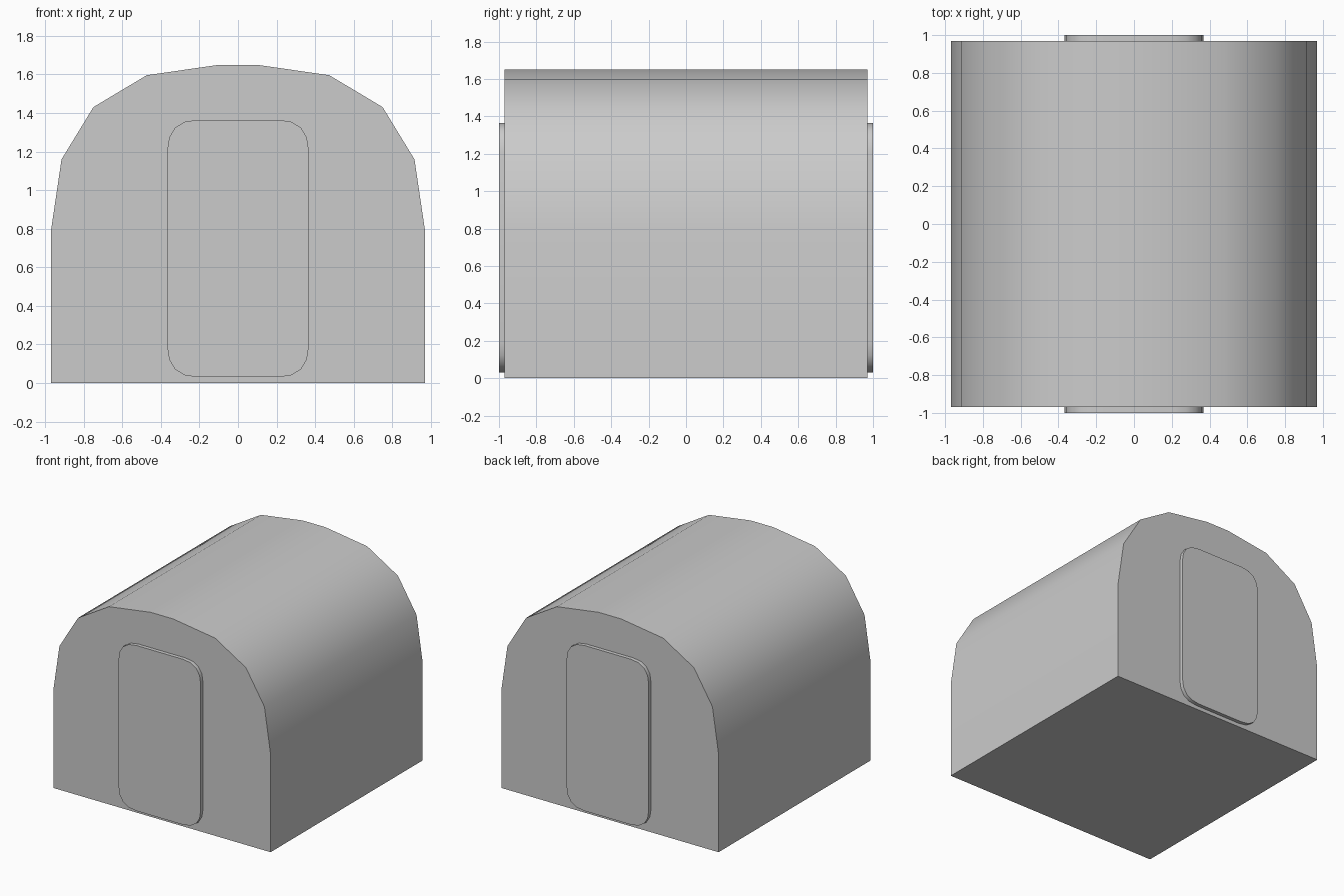
import bpy, bmesh
from math import radians

if "Cube" in bpy.data.objects:
    bpy.data.objects.remove(bpy.data.objects["Cube"])

# Unit quarter-corner shared by the arched roof and the rounded doors
CORNER = [(1, 0), (0.937, 0.43), (0.747, 0.745), (0.43, 0.937), (0, 1)]


def arc(cx, cz, rx, rz):
    return [(cx + rx * u, cz + rz * v) for u, v in CORNER]


def mirrored(half):
    """Close a right-hand half outline with its mirror image."""
    return half + [(-x, z) for x, z in reversed(half)]


def extrude_profile(name, outline, y0, y1):
    bm = bmesh.new()
    face = bm.faces.new([bm.verts.new((x, y0, z)) for x, z in outline])
    res = bmesh.ops.extrude_face_region(bm, geom=[face])
    verts = [g for g in res["geom"] if isinstance(g, bmesh.types.BMVert)]
    bmesh.ops.translate(bm, verts=verts, vec=(0, y1 - y0, 0))
    bmesh.ops.recalc_face_normals(bm, faces=bm.faces)
    mesh = bpy.data.meshes.new(name)
    bm.to_mesh(mesh)
    bm.free()
    ob = bpy.data.objects.new(name, mesh)
    bpy.context.collection.objects.link(ob)
    bpy.ops.object.select_all(action='DESELECT')
    ob.select_set(True)
    bpy.context.view_layer.objects.active = ob
    bpy.ops.object.shade_smooth_by_angle(angle=radians(35))
    return ob


# Arched body: straight walls under a faceted vault
body = mirrored([(0.97, 0)] + arc(0.10, 0.79, 0.87, 0.86))
extrude_profile("arched_body", body, -0.97, 0.97)

# Rounded door panels standing proud of both ends
R, W, BOTTOM, TOP = 0.16, 0.367, 0.03, 1.365
lower = arc(W - R, BOTTOM + R, R, -R)[::-1]
upper = arc(W - R, TOP - R, R, R)
door = mirrored(lower + upper)
extrude_profile("front_door", door, -1.0, -0.96)
extrude_profile("back_door", door, 0.96, 1.0)
